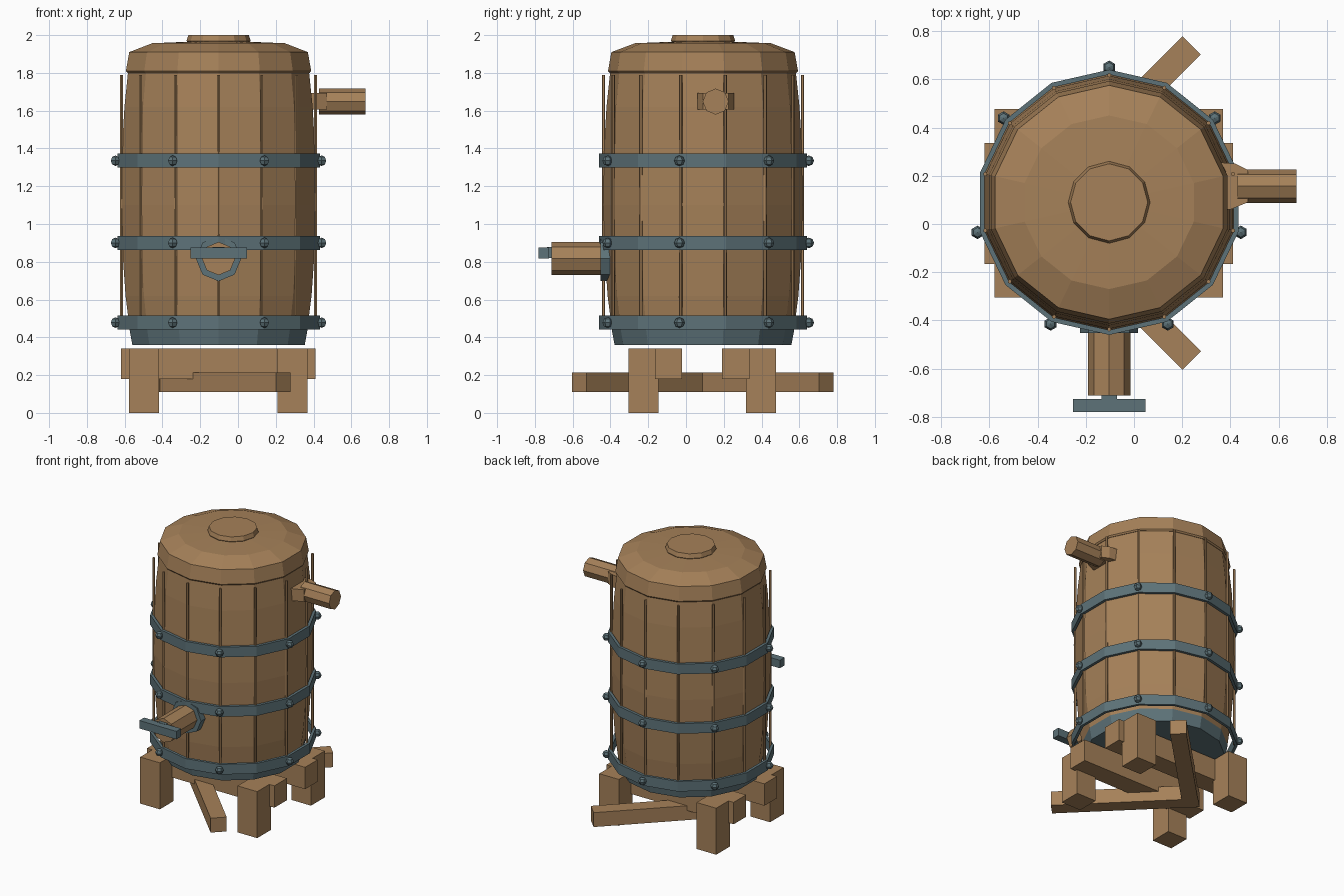
import bpy, bmesh
from math import cos, sin, pi, radians
from mathutils import Matrix, Vector

if "Cube" in bpy.data.objects:
    bpy.data.objects.remove(bpy.data.objects["Cube"])

CX, CY, N = -0.103, 0.09, 14          # barrel axis and side count


def material(name, col):
    m = bpy.data.materials.new(name)
    m.diffuse_color = (*col, 1)
    m.use_nodes = True
    m.node_tree.nodes["Principled BSDF"].inputs["Base Color"].default_value = m.diffuse_color
    return m


WOOD = material("wood", (0.38, 0.22, 0.10))
IRON = material("iron", (0.11, 0.17, 0.19))


def finish(name, bm, mat):
    bmesh.ops.recalc_face_normals(bm, faces=bm.faces)
    me = bpy.data.meshes.new(name)
    bm.to_mesh(me)
    bm.free()
    me.materials.append(mat)
    ob = bpy.data.objects.new(name, me)
    bpy.context.collection.objects.link(ob)
    return ob


def lathe(name, profile, mat, sides=N, ring=False):
    """Revolve (radius, z) points round the barrel axis; first vertex faces +y."""
    bm = bmesh.new()
    rows = [[bm.verts.new((CX + r * cos(pi / 2 + 2 * pi * i / sides),
                           CY + r * sin(pi / 2 + 2 * pi * i / sides), z))
             for i in range(sides)] for r, z in profile]
    pairs = list(zip(rows, rows[1:]))
    if ring:
        pairs.append((rows[-1], rows[0]))
    else:
        bm.faces.new(rows[0])
        bm.faces.new(rows[-1])
    for a, b in pairs:
        for i in range(sides):
            j = (i + 1) % sides
            bm.faces.new((a[i], a[j], b[j], b[i]))
    return finish(name, bm, mat)


def box(name, lo, hi, mat, rot=0):
    lo, hi = Vector(lo), Vector(hi)
    bm = bmesh.new()
    m = (Matrix.Translation((lo + hi) / 2) @ Matrix.Rotation(rot, 4, 'Z')
         @ Matrix.Diagonal((*(hi - lo), 1)))
    bmesh.ops.create_cube(bm, size=1, matrix=m)
    return finish(name, bm, mat)


def cylinder(name, a, b, r, sides, mat):
    a, b = Vector(a), Vector(b)
    bm = bmesh.new()
    m = Matrix.Translation((a + b) / 2) @ (b - a).to_track_quat('Z', 'Y').to_matrix().to_4x4()
    bmesh.ops.create_cone(bm, cap_ends=True, segments=sides, radius1=r, radius2=r,
                          depth=(b - a).length, matrix=m)
    return finish(name, bm, mat)


# Barrel body, iron base, lid and knob
lathe("barrel", [(0.482, 0.44), (0.505, 0.62), (0.522, 0.86), (0.53, 1.1),
                 (0.525, 1.38), (0.511, 1.62), (0.492, 1.80)], WOOD)
lathe("base_plate", [(0.468, 0.36), (0.484, 0.445)], IRON)
lathe("lid", [(0.495, 1.80), (0.503, 1.81), (0.485, 1.91), (0.36, 1.957), (0.16, 1.965)], WOOD)
lathe("lid_knob", [(0.158, 1.955), (0.17, 1.97), (0.16, 2.0)], WOOD, 12)

# Hoops with bolts on every second corner
for k, z in enumerate((0.478, 0.90, 1.335)):
    h = 0.037
    lathe(f"hoop_{k}", [(0.53, z - h), (0.55, z - h), (0.55, z + h), (0.53, z + h)], IRON, ring=True)
    bm = bmesh.new()
    for i in range(7):
        a = pi / 2 + 2 * pi * i / 7
        bmesh.ops.create_uvsphere(bm, u_segments=6, v_segments=4, radius=0.028,
                                  matrix=Matrix.Translation((CX + 0.56 * cos(a), CY + 0.56 * sin(a), z)))
    finish(f"hoop_bolts_{k}", bm, IRON)

# Thin straight battens over the stave seams
bm = bmesh.new()
for i in range(N):
    a = pi / 2 + 2 * pi * i / N
    bmesh.ops.create_cone(bm, cap_ends=True, segments=6, radius1=0.009, radius2=0.009, depth=1.34,
                          matrix=Matrix.Translation((CX + 0.527 * cos(a), CY + 0.527 * sin(a), 1.12)))
finish("stave_battens", bm, WOOD)

# Front tap
cylinder("tap_flange", (CX, -0.40, 0.817), (CX, -0.452, 0.817), 0.12, 8, IRON)
cylinder("tap_pipe", (CX, -0.40, 0.817), (CX, -0.712, 0.817), 0.088, 8, WOOD)
box("tap_stem", (CX - 0.032, -0.735, 0.82), (CX + 0.032, -0.70, 0.878), IRON)
box("tap_handle", (-0.252, -0.78, 0.818), (0.047, -0.725, 0.876), IRON)

# Side spout with its mounting block
bm = bmesh.new()
outline = [(0.36, 0.06), (0.40, 0.06), (0.472, 0.09), (0.472, 0.225), (0.42, 0.25), (0.36, 0.255)]
face = bm.faces.new([bm.verts.new((x, y, 1.605)) for x, y in outline])
ext = bmesh.ops.extrude_face_region(bm, geom=[face], use_keep_orig=True)
bmesh.ops.translate(bm, vec=(0, 0, 0.088), verts=[v for v in ext["geom"] if isinstance(v, bmesh.types.BMVert)])
finish("spout_block", bm, WOOD)
cylinder("side_spout", (0.43, 0.157, 1.648), (0.675, 0.157, 1.648), 0.069, 8, WOOD)

# Stand: legs, two cross beams, two diagonal braces meeting at the left
for sx, x in (("left", -0.578), ("right", 0.21)):
    for sy, y in (("front", -0.305), ("back", 0.317)):
        box(f"{sy}_{sx}_leg", (x, y, 0), (x + 0.159, y + 0.159, 0.34), WOOD)
for s, y in (("front", -0.165), ("back", 0.19)):
    box(f"{s}_beam", (-0.62, y, 0.18), (0.41, y + 0.145, 0.34), WOOD)
for s, name in ((-1, "front_brace"), (1, "back_brace")):
    x, y, half = -0.107, 0.088 + s * 0.307, 0.49
    box(name, (x - half, y - 0.054, 0.11), (x + half, y + 0.054, 0.215), WOOD, rot=s * radians(45))
